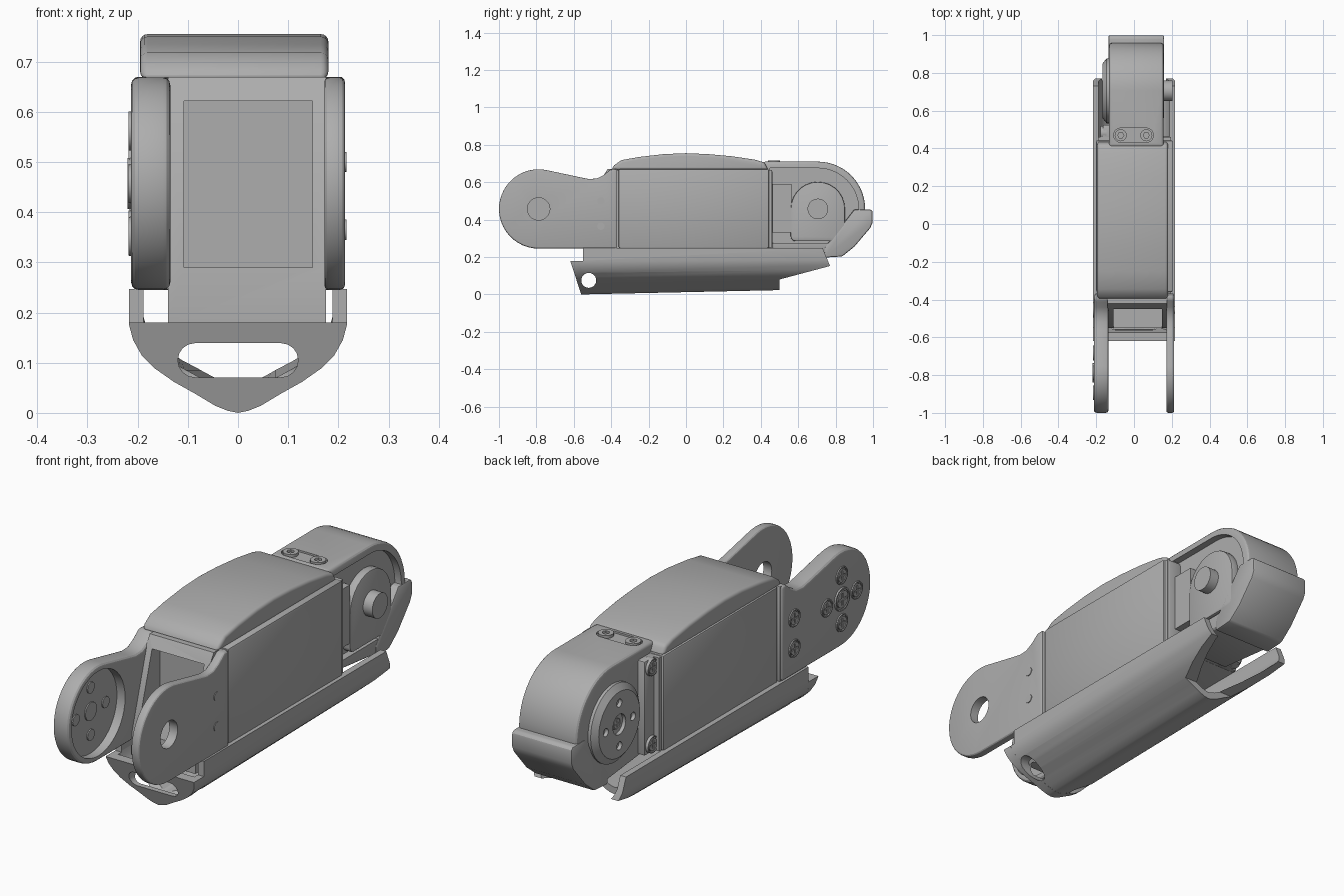
import bpy, bmesh
from math import sin, cos, pi, radians
from mathutils import Matrix

if "Cube" in bpy.data.objects:
    bpy.data.objects.remove(bpy.data.objects["Cube"])

grey = bpy.data.materials.new("plain_grey")
grey.use_nodes = True
grey.diffuse_color = (0.42, 0.42, 0.42, 1)
grey.node_tree.nodes["Principled BSDF"].inputs["Base Color"].default_value = (0.42, 0.42, 0.42, 1)
parts = []


def finish(name, bm):
    bmesh.ops.recalc_face_normals(bm, faces=bm.faces)
    mesh = bpy.data.meshes.new(name)
    bm.to_mesh(mesh)
    bm.free()
    mesh.materials.append(grey)
    obj = bpy.data.objects.new(name, mesh)
    bpy.context.collection.objects.link(obj)
    parts.append(obj)
    return obj


def bake(obj):
    dg = bpy.context.evaluated_depsgraph_get()
    mesh = bpy.data.meshes.new_from_object(obj.evaluated_get(dg))
    obj.modifiers.clear()
    obj.data = mesh
    return obj


def loft(name, rings):
    """Closed solid through matching rings of points."""
    bm = bmesh.new()
    loops = [[bm.verts.new(p) for p in ring] for ring in rings]
    for a, b in zip(loops, loops[1:]):
        for i in range(len(a)):
            j = (i + 1) % len(a)
            bm.faces.new((a[i], a[j], b[j], b[i]))
    bm.faces.new(loops[0])
    bm.faces.new(loops[-1])
    return finish(name, bm)


def prism(name, pts, x0, x1, bevel=0, segments=3):
    """Side profile (y, z) extruded across x, with rounded edges."""
    obj = loft(name, [[(x, y, z) for y, z in pts] for x in (x0, x1)])
    if bevel:
        m = obj.modifiers.new("round", "BEVEL")
        m.width, m.segments = bevel, segments
        m.limit_method, m.angle_limit = "ANGLE", radians(35)
        bake(obj)
    return obj


def box(name, x, y, z, bevel=0):
    return prism(name, [(y[0], z[0]), (y[1], z[0]), (y[1], z[1]), (y[0], z[1])], x[0], x[1], bevel, 2)


def arc(cy, cz, r, start, end, n=14):
    angles = [radians(start + (end - start) * i / n) for i in range(n + 1)]
    return [(cy + r * cos(a), cz + r * sin(a)) for a in angles]


def disc(name, y, z, r, x0, x1, r1=None, n=32):
    """Round part along x, optionally tapering to r1."""
    ends = [(x0, r), (x1, r if r1 is None else r1)]
    return loft(name, [[(x, y + q * cos(2 * pi * i / n), z + q * sin(2 * pi * i / n))
                        for i in range(n)] for x, q in ends])


def cut(obj, *cutters):
    for c in cutters:
        c.hide_render = True
        m = obj.modifiers.new("cut", "BOOLEAN")
        m.operation, m.solver, m.object = "DIFFERENCE", "EXACT", c
    bake(obj)
    for c in cutters:
        parts.remove(c)
        bpy.data.objects.remove(c)
    return obj


def screw(name, y, z, r, x, depth=0.008):
    """Dished screw head with a cross slot, facing -x."""
    head = disc(name, y, z, r, x + 0.02, x - depth, r * 0.92, 20)
    cut(head, disc("dish", y, z, r * 0.8, x - depth + 0.005, x - 0.1, None, 20))
    centre = disc(name + "_centre", y, z, r * 0.68, x + 0.02, x - depth, None, 20)
    w, s = r * 0.1, r * 0.5
    cut(centre, box("slot_a", (x - 0.1, x - depth + 0.007), (y - w, y + w), (z - s, z + s)),
        box("slot_b", (x - 0.1, x - depth + 0.007), (y - s, y + s), (z - w, z + w)))


# Middle body: side panels over a slightly smaller core
box("body_panel", (-0.2, 0.205), (-0.36, 0.443), (0.247, 0.67), 0.008)
box("body_core", (-0.19, 0.195), (-0.38, 0.46), (0.25, 0.665))
box("panel_rim", (-0.205, 0.21), (-0.385, -0.368), (0.245, 0.67), 0.005)

# Domed top cover
dome = [(-0.40, 0.665), (-0.385, 0.69), (-0.345, 0.718), (-0.25, 0.735), (-0.12, 0.75), (0, 0.755),
        (0.12, 0.75), (0.25, 0.738), (0.37, 0.72), (0.42, 0.705), (0.44, 0.665)]
prism("top_cover", dome, -0.195, 0.18, 0.028, 4)

# Fork arms
ay, az = -0.788, 0.457
arm = [(-0.37, 0.245)] + arc(ay, az, 0.212, 270, 80, 24)
arm += [(-0.56, 0.625), (-0.52, 0.617), (-0.475, 0.62), (-0.44, 0.638), (-0.40, 0.67), (-0.37, 0.67)]
plain_arm = prism("plain_arm", arm, 0.172, 0.213, 0.01)
cut(plain_arm, disc("hole", ay, az, 0.06, 0.1, 0.3))
screw_arm = prism("screw_arm", arm, -0.213, -0.135, 0.018)
cut(screw_arm, disc("recess", ay, az, 0.188, -0.175, -0.1, None, 40))

# Screws on the arms
screw("arm_centre_screw", ay, az, 0.055, -0.212)
disc("arm_centre_tip", ay, az, 0.04, -0.18, -0.17)
for i in range(4):
    y, z = ay + 0.105 * cos(i * pi / 2), az + 0.105 * sin(i * pi / 2)
    screw("arm_screw", y, z, 0.042, -0.212, 0.006)
    disc("arm_screw_tip", y, z, 0.025, -0.18, -0.17, None, 16)
for z in (0.365, 0.5):
    screw("arm_base_screw", -0.455, z, 0.042, -0.212, 0.006)
    disc("arm_base_pin", -0.455, z, 0.02, 0.2, 0.216, None, 16)

# Sloping bridge between the arms with a pocket
bridge = prism("fork_bridge", [(-0.37, 0.18), (-0.55, 0.18), (-0.55, 0.29), (-0.45, 0.62),
                               (-0.42, 0.67), (-0.37, 0.67)], -0.14, 0.175)
cut(bridge, box("pocket", (-0.108, 0.148), (-0.7, -0.395), (0.29, 0.622)))

# Rear joint housing
hy, hz = 0.705, 0.457
shell = [(0.46, 0.24), (0.46, 0.64), (0.395, 0.675), (0.41, 0.71)] + arc(hy, hz, 0.253, 90, 0)
shell += [(0.95, 0.38), (0.82, 0.23), (0.74, 0.21)]
housing = prism("joint_housing", shell, -0.132, 0.157, 0.015)
inner = [(0.45, 0.275), (0.45, 0.675)] + arc(hy, hz, 0.218, 90, 0) + [(0.915, 0.39), (0.80, 0.275)]
cut(housing, prism("side_recess", inner, 0.125, 0.3),
    box("pad_slot", (-0.07, 0.065), (0.432, 0.508), (0.702, 0.8)),
    *[loft("pad_end", [[(x + 0.038 * cos(pi * i / 10), 0.47 + 0.038 * sin(pi * i / 10), z)
                        for i in range(20)] for z in (0.702, 0.8)]) for x in (-0.07, 0.065)])
prism("rear_bumper", [(0.74, 0.25), (0.74, 0.197), (0.835, 0.203), (0.90, 0.255), (0.985, 0.355),
                      (0.998, 0.385), (0.998, 0.445), (0.985, 0.455), (0.9, 0.455)], -0.136, 0.16, 0.008, 2)

# Two round bolts on top of the housing
for x in (-0.07, 0.065):
    bolt = loft("top_bolt", [[(x + 0.032 * cos(pi * i / 10), 0.47 + 0.032 * sin(pi * i / 10), z)
                              for i in range(20)] for z in (0.69, 0.715)])
    cut(bolt, loft("socket", [[(x + 0.016 * cos(pi * i / 3), 0.47 + 0.016 * sin(pi * i / 3), z)
                               for i in range(6)] for z in (0.705, 0.8)]))

# Joint plate and shaft on the +x side
plate = arc(hy, hz, 0.145, 180, 0) + arc(0.825, 0.31, 0.025, 0, -90, 4) + arc(0.585, 0.31, 0.025, 270, 180, 4)
prism("joint_plate", plate, 0.11, 0.16, 0.006, 2)
disc("joint_shaft", hy, hz, 0.055, 0.15, 0.205)
box("plate_tab", (0.1, 0.155), (0.44, 0.565), (0.33, 0.59))
box("plate_rib", (0.1, 0.19), (0.44, 0.462), (0.25, 0.66), 0.006)

# Round horn on the -x side
horn = disc("joint_horn", hy, hz, 0.172, -0.12, -0.145, None, 40)
face = disc("horn_face", hy, hz, 0.172, -0.145, -0.166, 0.145, 40)
holes = [(hy, hz, 0.045)] + [(hy + 0.095 * cos(i * pi / 2), hz + 0.095 * sin(i * pi / 2), 0.018)
                             for i in range(4)]
cut(face, *[disc("horn_hole", y, z, r, -0.15, -0.3, None, 20) for y, z, r in holes])
screw("horn_screw", hy, hz, 0.03, -0.145)

# Mounting flange with two screws
box("mount_flange", (-0.165, -0.1), (0.44, 0.525), (0.247, 0.665), 0.006)
for z in (0.285, 0.628):
    screw("flange_screw", 0.482, z, 0.04, -0.165, 0.012)

# Hollow lower cover with a pointed round belly
TOP = 0.247
half = [(0.217, TOP), (0.217, 0.175), (0.209, 0.145), (0.192, 0.115), (0.165, 0.088), (0.128, 0.062),
        (0.085, 0.038), (0.045, 0.014), (0.02, 0.004), (0, 0)]
belly = half + [(-x, z) for x, z in reversed(half[:-1])]
hollow = [(x * 0.87, z + 0.035 * (1 - z / TOP)) for x, z in reversed(belly)]


def front(z):
    return -0.56 - 0.33 * z


def tail(z):
    return 0.82 - 0.36 * z


def ring(section, edge, lift=0):
    return [(x, edge(z), z + lift * (1 - z / TOP)) for x, z in section]


def drill(obj):
    slot = [(x + 0.034 * cos(a), 0.105 + 0.034 * sin(a)) for x, s in ((0.086, -pi / 2), (-0.086, pi / 2))
            for a in [s + pi * i / 8 for i in range(9)]]
    cut(obj, loft("strap_slot", [[(x, y, z) for x, z in slot] for y in (-0.7, -0.5)]),
        disc("side_hole", -0.52, 0.075, 0.04, -0.4, 0.4, None, 24))


cover = loft("lower_cover", [ring(belly + hollow, front), ring(belly + hollow, tail, 0.03)])
cut(cover, box("lip_step", (-0.4, 0.4), (-0.8, -0.55), (0.18, 0.4)),
    prism("tail_notch", [(0.5, -0.1), (0.5, 0.08), (0.77, 0.152), (1, 0.21), (1, -0.1)], -0.4, 0.4))
drill(cover)
low = [(x, min(z, 0.18)) for x, z in belly]
nose = loft("cover_nose", [ring(low, front), ring(low, lambda z: front(z) + 0.045)])
drill(nose)

# Soft shading with sharp edges kept
bpy.ops.object.select_all(action="DESELECT")
for obj in parts:
    obj.select_set(True)
bpy.context.view_layer.objects.active = parts[0]
bpy.ops.object.shade_smooth_by_angle(angle=radians(28))
